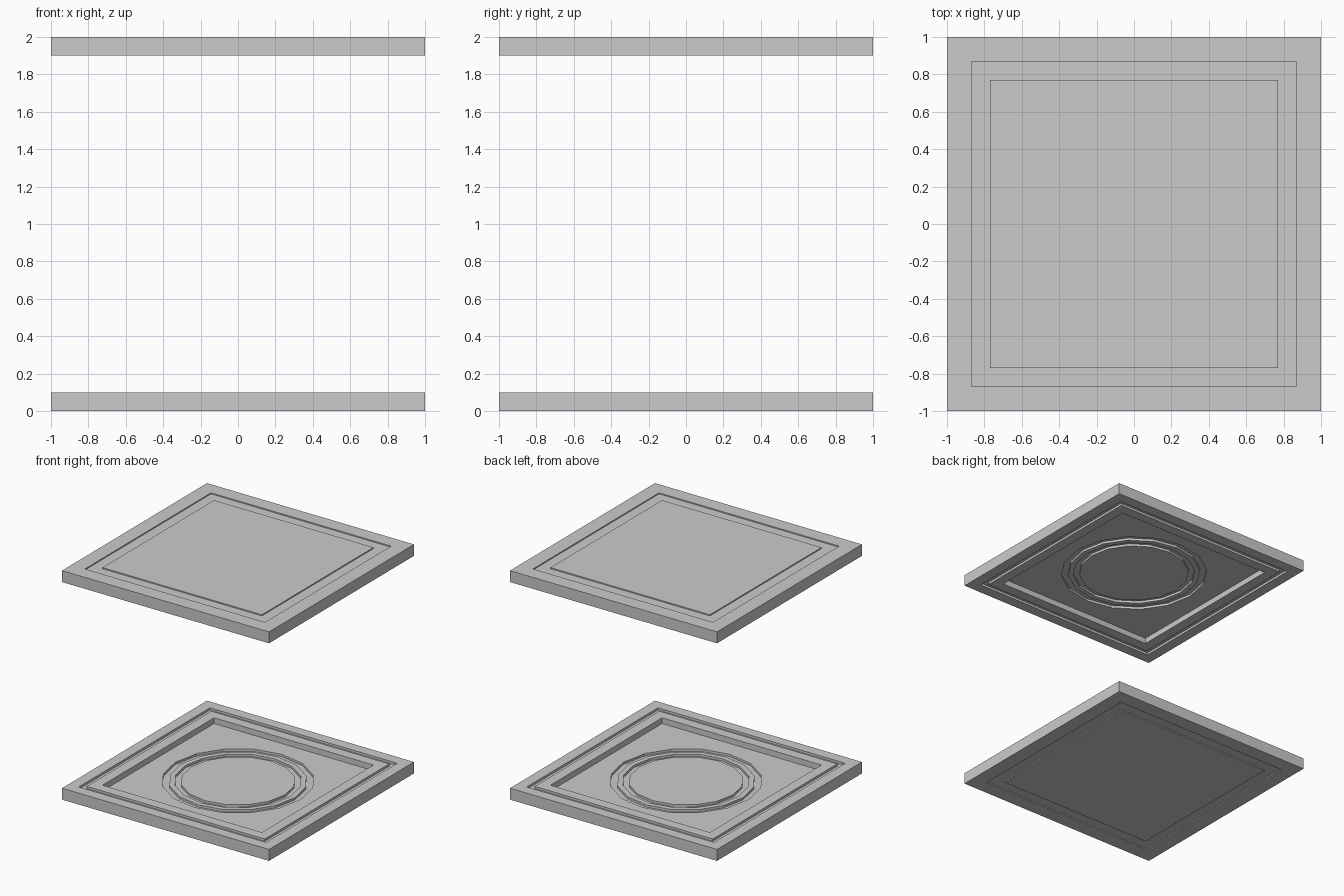
import bpy, bmesh
from math import cos, sin, pi

if "Cube" in bpy.data.objects:
    bpy.data.objects.remove(bpy.data.objects["Cube"])

SIDES = 16


def loop_points(size, z, is_round):
    """A round or square loop with the same vertex count, so loops bridge cleanly."""
    pts = []
    for i in range(SIDES):
        c, s = cos(2 * pi * i / SIDES), sin(2 * pi * i / SIDES)
        k = 1 if is_round else 1 / max(abs(c), abs(s))
        pts.append((size * k * c, size * k * s, z))
    return pts


def make_slab(name, profile, flip=False):
    bm = bmesh.new()
    loops = []
    for size, z, is_round in profile:
        z = 2 - z if flip else z
        loops.append([bm.verts.new(p) for p in loop_points(size, z, is_round)])
    for a, b in zip(loops, loops[1:]):
        for i in range(SIDES):
            j = (i + 1) % SIDES
            bm.faces.new((a[i], a[j], b[j], b[i]))
    bm.faces.new(loops[0])
    bm.faces.new(loops[-1])
    bmesh.ops.recalc_face_normals(bm, faces=bm.faces)
    mesh = bpy.data.meshes.new(name)
    bm.to_mesh(mesh)
    bm.free()
    obj = bpy.data.objects.new(name, mesh)
    bpy.context.collection.objects.link(obj)
    return obj


SQ, RD = False, True
profile = [
    # shallow square groove on the outer side
    (0.77, 0.0, SQ), (0.77, 0.01, SQ), (0.87, 0.01, SQ), (0.87, 0.0, SQ),
    # slab edge
    (1.0, 0.0, SQ), (1.0, 0.1, SQ),
    # narrow square groove in the raised border
    (0.905, 0.1, SQ), (0.905, 0.08, SQ), (0.86, 0.08, SQ), (0.86, 0.1, SQ),
    # recessed square panel
    (0.77, 0.1, SQ), (0.77, 0.05, SQ),
]
# two round grooves in the panel
for outer, inner in ((0.605, 0.55), (0.505, 0.455)):
    profile += [(outer, 0.05, RD), (outer, 0.03, RD),
                (inner, 0.03, RD), (inner, 0.05, RD)]

# floor and its mirrored ceiling
make_slab("floor_slab", profile)
make_slab("ceiling_slab", profile, flip=True)
